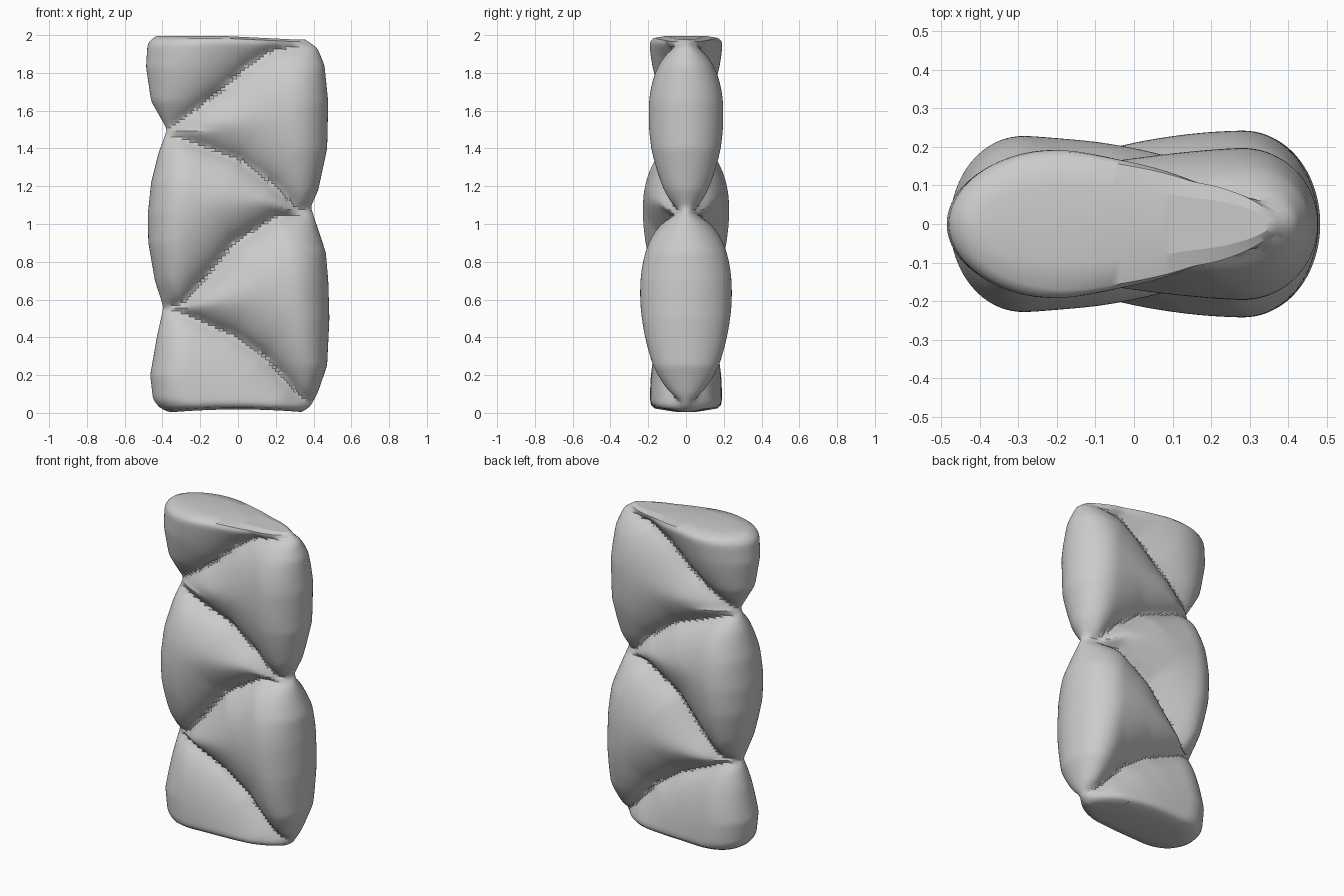
import bpy, bmesh, math

if "Cube" in bpy.data.objects:
    bpy.data.objects.remove(bpy.data.objects["Cube"])

# Zigzag creases (x, z) that split the pillow into five lobes, top to bottom
CREASES = [
    [(-.42, 1.47), (-.26, 1.58), (-.10, 1.70), (.05, 1.84), (.18, 1.93), (.42, 1.98)],
    [(-.42, 1.48), (-.29, 1.45), (.01, 1.34), (.2, 1.2), (.31, 1.08), (.42, 1.06)],
    [(-.42, .55), (-.29, .58), (-.16, .73), (-.02, .9), (.2, 1.04), (.42, 1.06)],
    [(-.42, .56), (-.29, .53), (-.02, .41), (.14, .3), (.32, .1), (.42, .03)],
]
THICK = [.205, .2, .235, .245, .19]

# Side outlines as (z, x)
LEFT = [(0, -.35), (.02, -.41), (.07, -.45), (.2, -.465), (.4, -.43), (.56, -.395), (.7, -.44),
        (.9, -.475), (1.05, -.478), (1.22, -.46), (1.38, -.42), (1.5, -.375), (1.65, -.46),
        (1.83, -.487), (1.95, -.48), (1.98, -.46), (2, -.42)]
RIGHT = [(0, .33), (.03, .38), (.1, .42), (.25, .472), (.5, .484), (.7, .478), (.85, .465),
         (1, .415), (1.09, .385), (1.18, .425), (1.4, .472), (1.65, .478), (1.85, .458),
         (1.95, .42), (2, .35)]


def lerp(pts, t):
    if t <= pts[0][0]:
        return pts[0][1]
    for (a, va), (b, vb) in zip(pts, pts[1:]):
        if t <= b:
            return va + (vb - va) * (t - a) / (b - a)
    return pts[-1][1]


def dist(pts, x, z):
    best = 9
    for (ax, az), (bx, bz) in zip(pts, pts[1:]):
        dx, dz = bx - ax, bz - az
        t = max(0, min(1, ((x - ax) * dx + (z - az) * dz) / (dx * dx + dz * dz)))
        best = min(best, math.hypot(x - ax - t * dx, z - az - t * dz))
    return best


def dome(d, r):
    k = min(1, max(0, d / r))
    return math.sqrt(1 - (1 - k) ** 2)


# Half thickness of the pillow at a point of its front view
def half_depth(x, z, lo, hi):
    lobe = sum(z < lerp(c, x) for c in CREASES)
    d = sum((dist(c, x, z) + 1e-4) ** -5 for c in CREASES) ** -.2
    puff = .045 + (THICK[lobe] - .045) * dome(d, .36) ** 1.15
    r = .33 if z > 1.5 and x < 0 else .2
    end = .78 + .22 * dome(min(z, 2 - z), .06)
    return puff * dome(min(x - lo, hi - x), r) * end


ROWS, HALF = 130, 64
bm = bmesh.new()
rings = []
for i in range(ROWS + 1):
    z = 2 * i / ROWS
    lo, hi = lerp(LEFT, z), lerp(RIGHT, z)
    front, back = [], []
    for j in range(HALF + 1):
        x = (lo + hi) / 2 - (hi - lo) / 2 * math.cos(math.pi * j / HALF)
        y = half_depth(x, z, lo, hi)
        zz = z - .02 * (z / 2) ** 8 * max(0, min(1, (x + .1) / .4))
        zz += .015 * (1 - z / 2) ** 8 * max(0, 1 - (x / .35) ** 2)
        front.append(bm.verts.new((x, -y, zz)))
        back.append(front[-1] if j in (0, HALF) else bm.verts.new((x, y, zz)))
    rings.append((front, back))

# Front and back skins
for (f0, b0), (f1, b1) in zip(rings, rings[1:]):
    for j in range(HALF):
        bm.faces.new((f0[j], f0[j + 1], f1[j + 1], f1[j]))
        bm.faces.new((b0[j + 1], b0[j], b1[j], b1[j + 1]))

# Flat end caps
for f, b in (rings[0], rings[-1]):
    for j in range(HALF):
        bm.faces.new(list(dict.fromkeys((f[j], f[j + 1], b[j + 1], b[j]))))
bmesh.ops.recalc_face_normals(bm, faces=bm.faces)

mesh = bpy.data.meshes.new("braided_pillow")
bm.to_mesh(mesh)
bm.free()
pillow = bpy.data.objects.new("braided_pillow", mesh)
bpy.context.collection.objects.link(pillow)

# Soften the puffed surface slightly
soft = pillow.modifiers.new("soften", 'SMOOTH')
soft.factor, soft.iterations = .5, 4

bpy.context.view_layer.objects.active = pillow
pillow.select_set(True)
bpy.ops.object.shade_smooth_by_angle(angle=math.radians(40))
